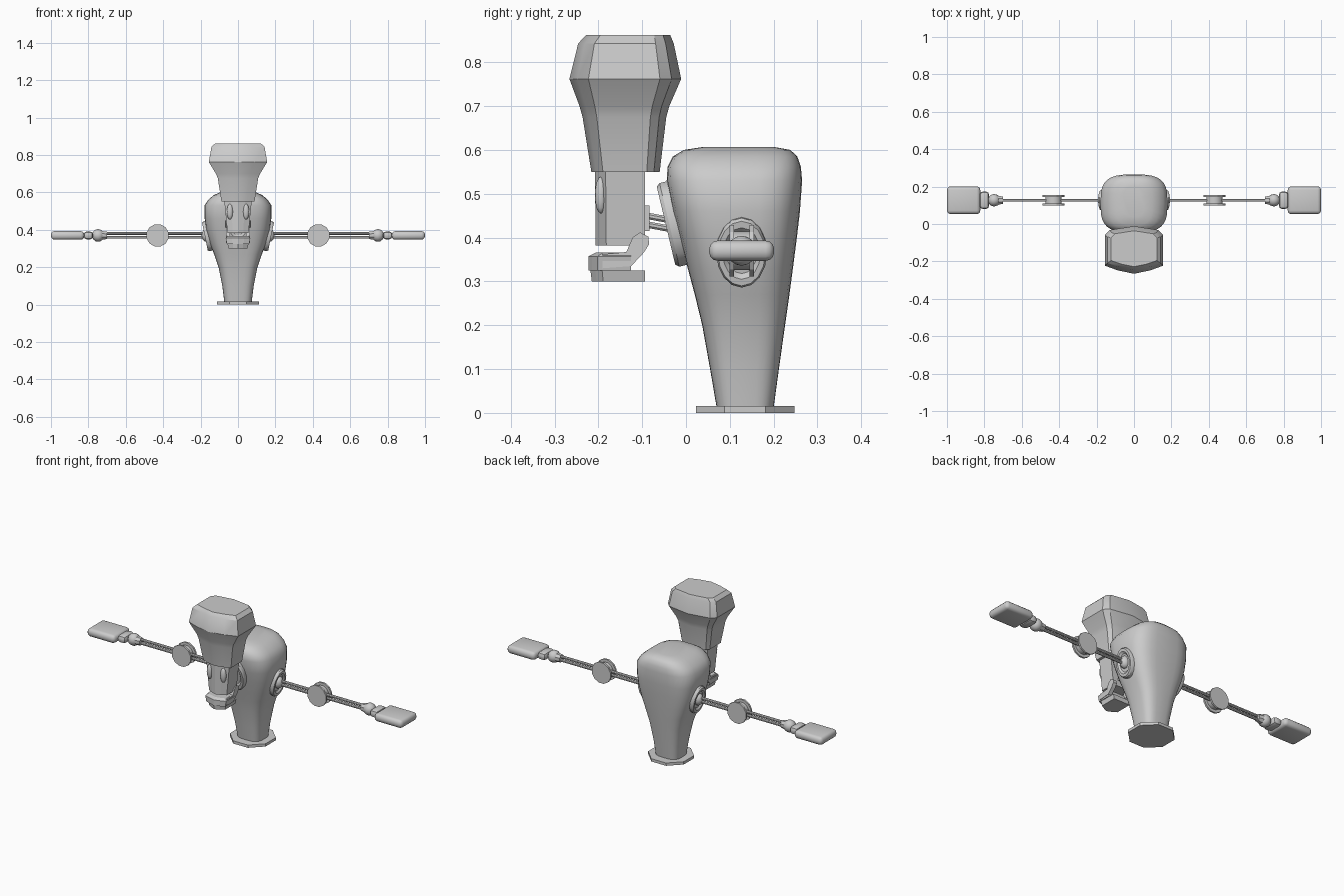
import bpy, bmesh, math
from mathutils import Vector, Matrix

if "Cube" in bpy.data.objects:
    bpy.data.objects.remove(bpy.data.objects["Cube"])

AY, AZ = 0.127, 0.37   # arm axis


def finish(name, bm, smooth=35, mirror=False):
    bmesh.ops.recalc_face_normals(bm, faces=bm.faces[:])
    me = bpy.data.meshes.new(name)
    bm.to_mesh(me)
    bm.free()
    ob = bpy.data.objects.new(name, me)
    bpy.context.collection.objects.link(ob)
    if smooth:
        bpy.ops.object.select_all(action='DESELECT')
        ob.select_set(True)
        bpy.context.view_layer.objects.active = ob
        bpy.ops.object.shade_smooth_by_angle(angle=math.radians(smooth))
    if mirror:
        ob.modifiers.new("mirror", 'MIRROR')
    return ob


def skin(bm, rings, caps=True):
    vs = [[bm.verts.new(p) for p in r] for r in rings]
    n = len(vs[0])
    for a, b in zip(vs, vs[1:]):
        for i in range(n):
            j = (i + 1) % n
            bm.faces.new((a[i], a[j], b[j], b[i]))
    if caps:
        bm.faces.new(vs[0])
        bm.faces.new(vs[-1])


def loft(name, section, rings, smooth=35):
    # rings: z, half width, y front, y back
    bm = bmesh.new()
    skin(bm, [[(x * w, (a + b) / 2 + y * (b - a) / 2, z) for x, y in section]
              for z, w, a, b in rings])
    return finish(name, bm, smooth)


def rod(name, p, q, r1, r2=None, seg=8, mirror=True, sx=1, smooth=35):
    p, q = Vector(p), Vector(q)
    d = q - p
    m = Matrix.Translation((p + q) / 2) @ d.to_track_quat('Z', 'Y').to_matrix().to_4x4()
    m = m @ Matrix.Rotation(math.pi / seg, 4, 'Z')
    bm = bmesh.new()
    bmesh.ops.create_cone(bm, cap_ends=True, segments=seg, radius1=r1,
                          radius2=r1 if r2 is None else r2, depth=d.length, matrix=m)
    return finish(name, bm, smooth, mirror)


def box(name, c, size, bevel=0, seg=2, mirror=False):
    bm = bmesh.new()
    bmesh.ops.create_cube(bm, size=1, matrix=Matrix.Translation(c) @ Matrix.Diagonal((*size, 1)))
    if bevel:
        bmesh.ops.bevel(bm, geom=bm.edges[:], offset=bevel, segments=seg, profile=0.5, affect='EDGES')
    return finish(name, bm, 40, mirror)


def ball(name, c, r, seg=12, rings=8, mirror=True):
    bm = bmesh.new()
    bmesh.ops.create_uvsphere(bm, u_segments=seg, v_segments=rings, radius=1,
                              matrix=Matrix.Translation(c) @ Matrix.Diagonal((*r, 1)))
    return finish(name, bm, 40, mirror)


def socket(name, c, normal, side, ru, rv, mirror):
    # raised oval rim with a dished centre
    n, u = Vector(normal).normalized(), Vector(side).normalized()
    v = n.cross(u)
    prof = [(1.0, -0.03), (1.0, 0.004), (0.93, 0.012), (0.74, 0.012), (0.6, 0.003)]
    bm = bmesh.new()
    skin(bm, [[Vector(c) + u * (ru * s * math.cos(t)) + v * (rv * s * math.sin(t)) + n * h
               for t in [2 * math.pi * i / 16 for i in range(16)]] for s, h in prof])
    return finish(name, bm, 30, mirror)


# tapered body with rounded-square section
def sup(t, e):
    return math.copysign(abs(t) ** e, t)


rsq = [(sup(math.cos(t), 0.62), sup(math.sin(t), 0.62))
       for t in [2 * math.pi * i / 32 for i in range(32)]]
loft("body", rsq, [
    (0.012, .073, .070, .200), (0.10, .084, .055, .212), (0.20, .104, .037, .226),
    (0.27, .128, .020, .236), (0.33, .151, .004, .244), (0.40, .170, -.014, .253),
    (0.46, .178, -.030, .260), (0.53, .179, -.044, .265), (0.562, .158, -.042, .262),
    (0.585, .130, -.030, .254), (0.600, .098, -.005, .238), (0.607, .055, .04, .20)], 60)

# octagonal foot plate
rod("base_plate", (0, .135, 0), (0, .135, .016), .122, seg=8, mirror=False, smooth=0)

# hat and head, pointed front and back in plan
head_sec = [(0, -1), (.55, -.86), (1, -.66), (1, .62), (.84, .83), (0, 1),
            (-.84, .83), (-1, .62), (-1, -.66), (-.55, -.86)]
loft("hat", head_sec, [
    (.55, .088, -.216, -.06), (.675, .108, -.236, -.045), (.70, .118, -.243, -.038),
    (.762, .156, -.266, -.011), (.843, .142, -.246, -.028), (.862, .122, -.228, -.036)], 32)
face_sec = [(0, -1), (.5, -.82), (1, -.57), (1, 1), (-1, 1), (-1, -.57), (-.5, -.82)]
loft("head", face_sec, [(.382, .056, -.206, -.094), (.56, .074, -.208, -.094)], 0)

# eyes
ball("eyes", (.043, -.194, .497), (.017, .014, .042))

# jaw block, lip and hinged side arms
loft("jaw", face_sec, [(.30, .050, -.215, -.094), (.325, .056, -.218, -.094)], 0)
loft("lower_lip", face_sec, [(.325, .060, -.223, -.125), (.357, .066, -.223, -.125),
                             (.366, .056, -.205, -.13)], 0)
arm = [(-.19, .33), (-.19, .362), (-.136, .367), (-.122, .40), (-.105, .412),
       (-.086, .402), (-.084, .385), (-.096, .366), (-.125, .335)]
bm = bmesh.new()
skin(bm, [[(x, y, z) for y, z in arm] for x in (.042, .064)])
finish("jaw_arms", bm, 0, True)

# neck
box("neck_plate", (0, -.09, .444), (.05, .014, .058))
for k in (-1, 1):
    rod("neck_rod", (0, -.09, .44 + k * .010), (0, -.01, .425 + k * .010), .008, mirror=False)
socket("neck_socket", (0, -.034, .430), (0, -.973, -.23), (1, 0, 0), .068, .098, False)

# shoulders
socket("shoulder_socket", (.165, AY, .366), (.98, 0, -.2), (0, 1, 0), .058, .081, True)
ball("shoulder_joint", (.165, AY, AZ), (.03, .028, .035))

# arm rods, upper and lower
for k in (-1, 1):
    rod("upper_arm_rod", (.15, AY, AZ + k * .010), (.42, AY, AZ + k * .010), .008)
    rod("forearm_rod", (.44, AY, AZ + k * .010), (.74, AY, AZ + k * .010), .008)
    # elbow cheeks
    rod("elbow_disc", (.43, AY + k * .018, AZ), (.43, AY + k * .028, AZ), .061, seg=12, smooth=0)
rod("elbow_hub", (.43, AY - .02, AZ), (.43, AY + .02, AZ), .045, seg=12)

# wrist and hand
rod("wrist_sleeve", (.70, AY, AZ), (.735, AY, AZ), .021, .027)
ball("wrist_joint", (.748, AY, AZ), (.034, .034, .034), 10, 8)
box("wrist_block", (.80, AY, AZ), (.05, .092, .042), .016, 2, True)
box("hand", (.911, AY, AZ), (.178, .148, .046), .019, 3, True)
